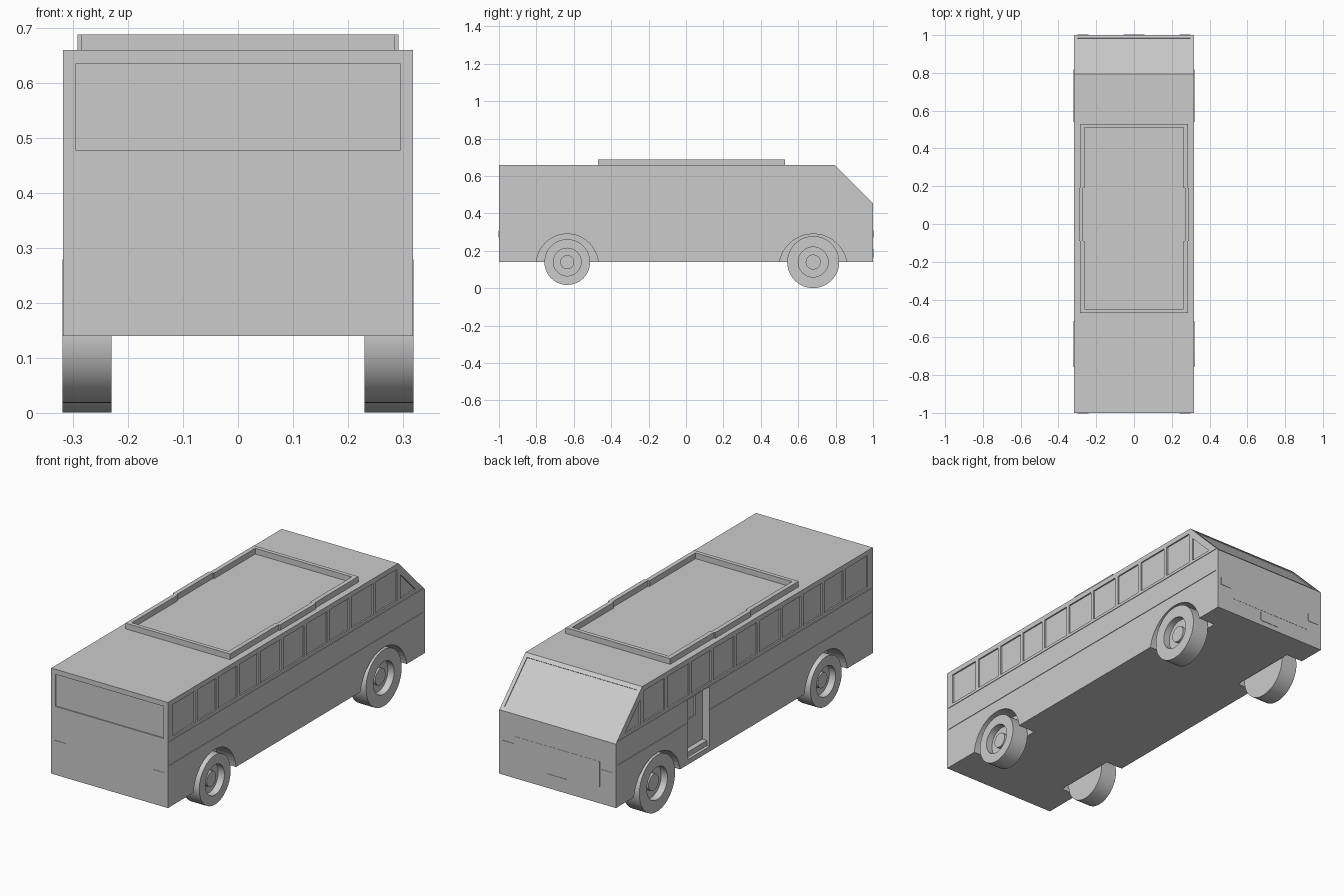
import bpy, bmesh, math
from mathutils import Matrix, Vector

if "Cube" in bpy.data.objects:
    bpy.data.objects.remove(bpy.data.objects["Cube"])

grey = bpy.data.materials.new("plain_grey")
grey.use_nodes = True
colour = (0.6, 0.6, 0.6, 1)
grey.diffuse_color = colour
grey.node_tree.nodes["Principled BSDF"].inputs["Base Color"].default_value = colour

W = 0.318                      # half width of the body
LOW, BELT, TOP = 0.14, 0.48, 0.66


def prism(bm, profile, x0, x1):
    """Extrude a (y, z) outline from x0 to x1."""
    ends = [[bm.verts.new((x, y, z)) for y, z in profile] for x in (x0, x1)]
    bm.faces.new(ends[0])
    bm.faces.new(ends[1][::-1])
    n = len(profile)
    for i in range(n):
        j = (i + 1) % n
        bm.faces.new((ends[0][i], ends[1][i], ends[1][j], ends[0][j]))


def box(bm, x0, x1, y0, y1, z0, z1):
    prism(bm, [(y0, z0), (y1, z0), (y1, z1), (y0, z1)], x0, x1)


def make(name, bm):
    bmesh.ops.recalc_face_normals(bm, faces=bm.faces[:])
    mesh = bpy.data.meshes.new(name)
    bm.to_mesh(mesh)
    bm.free()
    mesh.materials.append(grey)
    obj = bpy.data.objects.new(name, mesh)
    bpy.context.collection.objects.link(obj)
    return obj


def select(obj):
    bpy.ops.object.select_all(action='DESELECT')
    obj.select_set(True)
    bpy.context.view_layer.objects.active = obj


def cut(target, bm):
    cutter = make("cutter", bm)
    cutter.hide_render = True
    mod = target.modifiers.new("cut", 'BOOLEAN')
    mod.operation = 'DIFFERENCE'
    mod.solver = 'EXACT'
    mod.object = cutter
    select(target)
    bpy.ops.object.modifier_apply(modifier=mod.name)
    bpy.data.objects.remove(cutter)


def arc(cy, cz, r, n=48):
    return [(cy + r * math.cos(math.tau * i / n), cz + r * math.sin(math.tau * i / n))
            for i in range(n)]


# Body shell with the sloping end
bm = bmesh.new()
prism(bm, [(-1, LOW), (1, LOW), (1, 0.455), (0.795, TOP), (-1, TOP)], -W, W)
body = make("body", bm)

# Wheel arches, side windows, end window and door recess
windows = [(-0.96, -0.79), (-0.77, -0.625), (-0.605, -0.46), (-0.44, -0.3),
           (-0.28, -0.12), (-0.1, 0.06), (0.08, 0.24), (0.26, 0.41),
           (0.43, 0.6), (0.62, 0.785)]
bm = bmesh.new()
for s in (-1, 1):
    for cy, cz, r in ((0.68, 0.107, 0.183), (-0.635, 0.124, 0.166)):
        prism(bm, arc(cy, cz, r), s * 0.225, s * 0.4)
    for y0, y1 in windows:
        box(bm, s * (W - 0.007), s * 0.4, y0, y1, BELT, 0.635)
    prism(bm, [(0.81, BELT), (0.93, BELT), (0.81, 0.6)], s * (W - 0.007), s * 0.4)
box(bm, -0.295, 0.295, -1.1, -0.994, 0.477, 0.635)
box(bm, -0.4, -W + 0.04, 0.27, 0.44, 0.165, 0.46)
cut(body, bm)

# Windscreen recess on the slope, door pane, and panel grooves along the sides
bm = bmesh.new()
a, b = Vector((0.985, 0.47)), Vector((0.81, 0.645))
n = Vector((1, 1)).normalized()
prism(bm, [a - n * 0.004, a + n * 0.1, b + n * 0.1, b - n * 0.004], -0.3, 0.3)
box(bm, -0.29, -W + 0.046, 0.325, 0.42, 0.33, 0.44)
for s in (-1, 1):
    for z in (0.345, 0.462):
        box(bm, s * (W - 0.003), s * 0.4, -0.99, 0.985, z, z + 0.004)
cut(body, bm)

# Door step
bm = bmesh.new()
box(bm, -W + 0.015, -W + 0.041, 0.27, 0.44, 0.165, 0.19)
make("door_step", bm)

# Roof rack: end rails and side rails with a wider middle section
bm = bmesh.new()
for y in (-0.47, 0.51):
    box(bm, -0.285, 0.285, y, y + 0.02, TOP, 0.688)
for s in (-1, 1):
    for y0, y1, out in ((-0.45, -0.09, 0), (-0.09, 0.19, 0.007), (0.19, 0.51, 0)):
        box(bm, s * (0.263 + out), s * (0.285 + out), y0, y1, TOP, 0.688)
make("roof_rack", bm)

# Thin plates on both ends
bm = bmesh.new()
box(bm, -0.23, 0.23, 0.998, 1.001, 0.22, 0.346)
make("grille_panel", bm)
bm = bmesh.new()
box(bm, -0.055, 0.055, 0.998, 1.002, 0.165, 0.21)
make("number_plate", bm)
for name, y in (("nose_lights", 1), ("tail_lights", -1)):
    bm = bmesh.new()
    for s in (-1, 1):
        box(bm, s * 0.24, s * 0.3, y - 0.002, y + 0.002, 0.27, 0.31)
    make(name, bm)


# Wheels: lathed tyre with a sunken rim and a raised hub
def wheel(name, side, y, radius, rim):
    profile = [(0.23, 0), (0.23, radius), (0.319, radius), (0.319, rim),
               (0.285, rim), (0.285, rim * 0.5), (0.3, rim * 0.5), (0.3, 0)]
    bm = bmesh.new()
    verts = [bm.verts.new((x, 0, r)) for x, r in profile]
    edges = [bm.edges.new(p) for p in zip(verts, verts[1:])]
    bmesh.ops.spin(bm, geom=verts + edges, axis=(1, 0, 0), cent=(0, 0, 0),
                   angle=math.tau, steps=48)
    bmesh.ops.remove_doubles(bm, verts=bm.verts[:], dist=0.0001)
    bmesh.ops.transform(bm, verts=bm.verts[:],
                        matrix=Matrix.Translation((0, y, 0.14)) @ Matrix.Diagonal((side, 1, 1, 1)))
    select(make(name, bm))
    bpy.ops.object.shade_smooth_by_angle(angle=math.radians(30))


for side, label in ((1, "left"), (-1, "right")):
    wheel(label + "_large_wheel", side, 0.68, 0.139, 0.08)
    wheel(label + "_small_wheel", side, -0.635, 0.122, 0.074)
